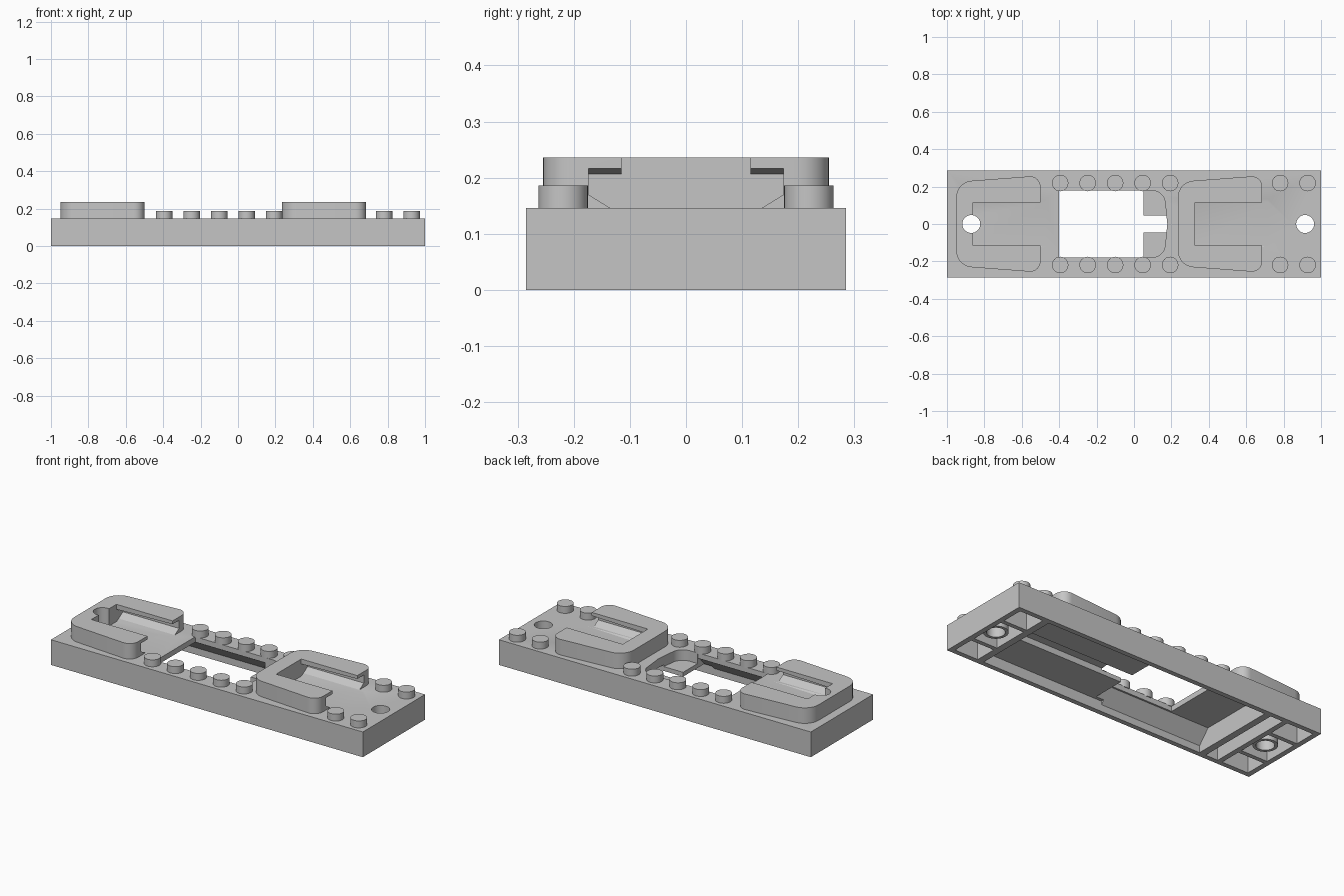
import bpy, bmesh, math
from mathutils import Vector

cube = bpy.data.objects.get("Cube")
if cube:
    bpy.data.objects.remove(cube, do_unlink=True)

grey = bpy.data.materials.new("light_grey")
grey.use_nodes = True
grey.diffuse_color = (0.56, 0.56, 0.56, 1)
grey.node_tree.nodes["Principled BSDF"].inputs["Base Color"].default_value = (0.56, 0.56, 0.56, 1)


def prism(name, pts, lo, hi, axis="z"):
    """Extrude a polygon: (x, y) points along z, or (y, z) points along x."""
    bm = bmesh.new()
    place = (lambda p, d: (p[0], p[1], d)) if axis == "z" else (lambda p, d: (d, p[0], p[1]))
    rings = [[bm.verts.new(place(p, d)) for p in pts] for d in (lo, hi)]
    bm.faces.new(rings[0])
    bm.faces.new(rings[1])
    n = len(pts)
    for i in range(n):
        j = (i + 1) % n
        bm.faces.new((rings[0][i], rings[0][j], rings[1][j], rings[1][i]))
    bmesh.ops.recalc_face_normals(bm, faces=bm.faces)
    mesh = bpy.data.meshes.new(name)
    bm.to_mesh(mesh)
    bm.free()
    mesh.materials.append(grey)
    obj = bpy.data.objects.new(name, mesh)
    bpy.context.collection.objects.link(obj)
    return obj


def box(name, x0, x1, y0, y1, z0, z1):
    return prism(name, [(x0, y0), (x1, y0), (x1, y1), (x0, y1)], z0, z1)


def disc(x, y, r, n=32):
    return [(x + r * math.cos(math.tau * i / n), y + r * math.sin(math.tau * i / n)) for i in range(n)]


def rounded(corners, steps=8):
    """Round the corners (x, y, radius) of a polygon."""
    out = []
    for i, (x, y, r) in enumerate(corners):
        p = Vector((x, y))
        a = (Vector(corners[i - 1][:2]) - p).normalized() * r
        b = (Vector(corners[(i + 1) % len(corners)][:2]) - p).normalized() * r
        for k in range(steps + 1):
            t = math.pi / 2 * k / steps
            q = p + a * (1 - math.sin(t)) + b * (1 - math.cos(t))
            out.append((q.x, q.y))
    return out


def cut(obj, cutter):
    mod = obj.modifiers.new("cut", "BOOLEAN")
    mod.operation = "DIFFERENCE"
    mod.solver = "EXACT"
    mod.object = cutter
    bpy.context.view_layer.update()
    bpy.context.view_layer.objects.active = obj
    bpy.ops.object.modifier_apply(modifier=mod.name)
    bpy.data.objects.remove(cutter, do_unlink=True)


def smooth(obj):
    bpy.ops.object.select_all(action="DESELECT")
    obj.select_set(True)
    bpy.context.view_layer.objects.active = obj
    bpy.ops.object.shade_smooth_by_angle(angle=math.radians(20))


HOLES = (-0.87, 0.915)
TOP, SHIFT = 0.146, 1.185

# Base block, hollow underneath, with sloped sides around the window
base = box("base_plate", -1, 1, -0.285, 0.285, 0, TOP)
cut(base, box("hollow", 0.0, 0.78, -0.257, 0.257, -0.05, 0.06))
vault = [(-0.257, -0.05), (-0.257, 0.04), (-0.19, 0.115), (0.19, 0.115), (0.257, 0.04), (0.257, -0.05)]
cut(base, prism("vault", vault, -0.65, 0.05, "x"))
cut(base, box("centre_groove", 0.0, 0.78, -0.045, 0.045, -0.05, 0.095))

# End cells underneath
cut(base, box("cross_groove", -0.77, -0.69, -0.257, 0.257, -0.05, 0.105))
for x0, x1 in ((-0.97, -0.8), (0.82, 0.97)):
    for y0, y1 in ((-0.257, -0.13), (-0.105, 0.105), (0.13, 0.257)):
        cut(base, box("cell", x0, x1, y0, y1, -0.05, 0.105))

# Window and recessed tabs beside it
cut(base, box("window", -0.4, 0.05, -0.18, 0.18, -0.1, 0.3))
recess = [(0.04, -0.178, 0), (0.16, -0.178, 0.06), (0.178, 0, 0), (0.16, 0.178, 0.06), (0.04, 0.178, 0)]
cut(base, prism("recess", rounded(recess), 0.085, 0.3))
cut(base, box("slot", 0.04, 0.172, -0.045, 0.045, -0.1, 0.3))

# Shallow pocket floors that ramp up to the top face
pocket = [(-0.174, 0.21), (-0.174, 0.17), (-0.135, TOP), (-0.118, 0.136),
          (0.118, 0.136), (0.135, TOP), (0.174, 0.17), (0.174, 0.21)]
for dx in (0, SHIFT):
    ramp = prism("ramp", pocket, -0.86 + dx, -0.43 + dx, "x")
    for v in ramp.data.vertices:
        if v.co.x > -0.5 + dx and v.co.z < 0.15:
            v.co.z = TOP + 0.001
    cut(base, ramp)
for x in HOLES:
    cut(base, prism("hole", disc(x, 0, 0.048), -0.1, 0.5))
smooth(base)

# Tubes around the screw holes
for name, x in zip(("right_hole_tube", "left_hole_tube"), HOLES):
    tube = prism(name, disc(x, 0, 0.065), 0.01, 0.11)
    cut(tube, prism("bore", disc(x, 0, 0.048), -0.1, 0.5))
    smooth(tube)

# C-shaped clips with an overhanging lip
outline = [(-0.95, -0.225, 0.08), (-0.5, -0.259, 0.06), (-0.5, 0.259, 0.06), (-0.95, 0.225, 0.08)]
for name, dx in (("right_clip", 0), ("left_clip", SHIFT)):
    clip = prism(name, [(x + dx, y) for x, y in rounded(outline)], TOP, 0.236)
    cut(clip, box("lip_gap", -0.86 + dx, -0.4 + dx, -0.115, 0.115, 0.1, 0.3))
    space = prism("clip_pocket", pocket, -0.86 + dx, -0.49 + dx, "x")
    for v in space.data.vertices:
        if v.co.z > 0.2:
            v.co.z = 0.217 if v.co.x > -0.6 + dx else 0.207
    cut(clip, space)
    if dx == 0:
        cut(clip, prism("hole", disc(HOLES[0], 0, 0.048), -0.1, 0.5))
    smooth(clip)

# Studs in two rows
for i in (0, 1, 2, 3, 4, 8, 9):
    for side, y in (("front", -0.219), ("back", 0.219)):
        stud = prism(f"{side}_stud_{i}", disc(-0.395 + 0.147 * i, y, 0.044), TOP - 0.004, 0.186)
        smooth(stud)
